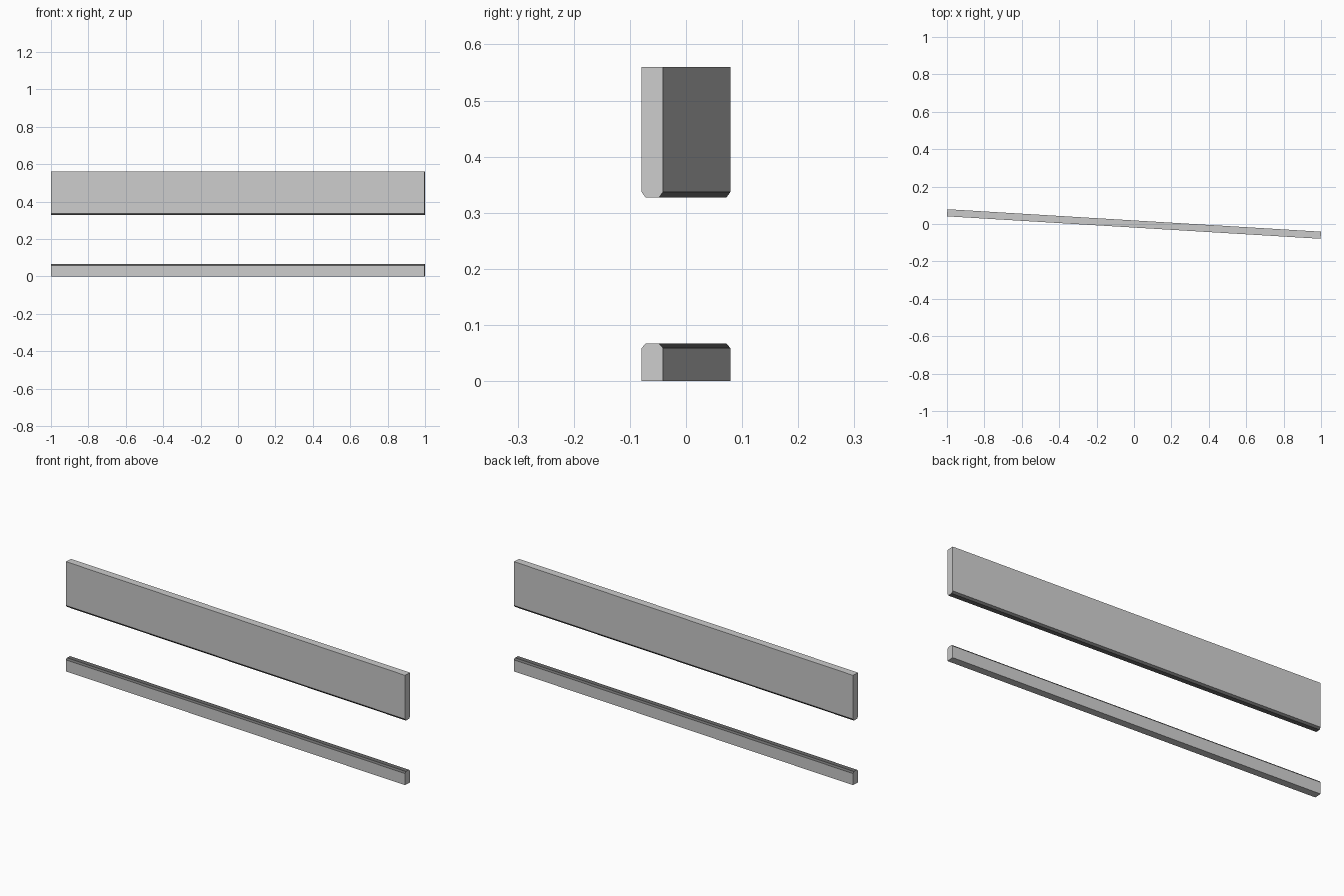
import bpy, bmesh, math

if "Cube" in bpy.data.objects:
    bpy.data.objects.remove(bpy.data.objects["Cube"])

ANGLE = -math.asin(0.06)   # slight turn about the vertical
LENGTH, THICK = 2.001, 0.038
CH_Y = 0.007               # chamfer width across the thickness


def material(name, v):
    m = bpy.data.materials.new(name)
    m.diffuse_color = (v, v, v, 1)
    m.use_nodes = True
    m.node_tree.nodes["Principled BSDF"].inputs["Base Color"].default_value = m.diffuse_color
    return m


light = material("light grey", 0.6)
dark = material("dark grey", 0.15)


def bar(name, z_square, z_chamfer, ch_z):
    """Long bar whose edges at height z_chamfer are bevelled."""
    h = THICK / 2
    s = math.copysign(ch_z, z_square - z_chamfer)
    profile = [(-h, z_square), (h, z_square), (h, z_chamfer + s),
               (h - CH_Y, z_chamfer), (-h + CH_Y, z_chamfer), (-h, z_chamfer + s)]
    bm = bmesh.new()
    face = bm.faces.new([bm.verts.new((-LENGTH / 2, y, z)) for y, z in profile])
    ext = bmesh.ops.extrude_face_region(bm, geom=[face], use_keep_orig=True)
    verts = [g for g in ext["geom"] if isinstance(g, bmesh.types.BMVert)]
    bmesh.ops.translate(bm, verts=verts, vec=(LENGTH, 0, 0))
    bmesh.ops.recalc_face_normals(bm, faces=bm.faces)
    # bevelled edge and the flat between the bevels are dark
    for f in bm.faces:
        toward = f.normal.z * (z_chamfer - z_square)
        f.material_index = int(toward > 0 and abs(f.normal.z) > 0.3)
    me = bpy.data.meshes.new(name)
    bm.to_mesh(me)
    bm.free()
    me.materials.append(light)
    me.materials.append(dark)
    ob = bpy.data.objects.new(name, me)
    ob.rotation_euler.z = ANGLE
    bpy.context.collection.objects.link(ob)


bar("upper_panel", 0.56, 0.327, 0.010)
bar("lower_rail", 0.0, 0.067, 0.008)
